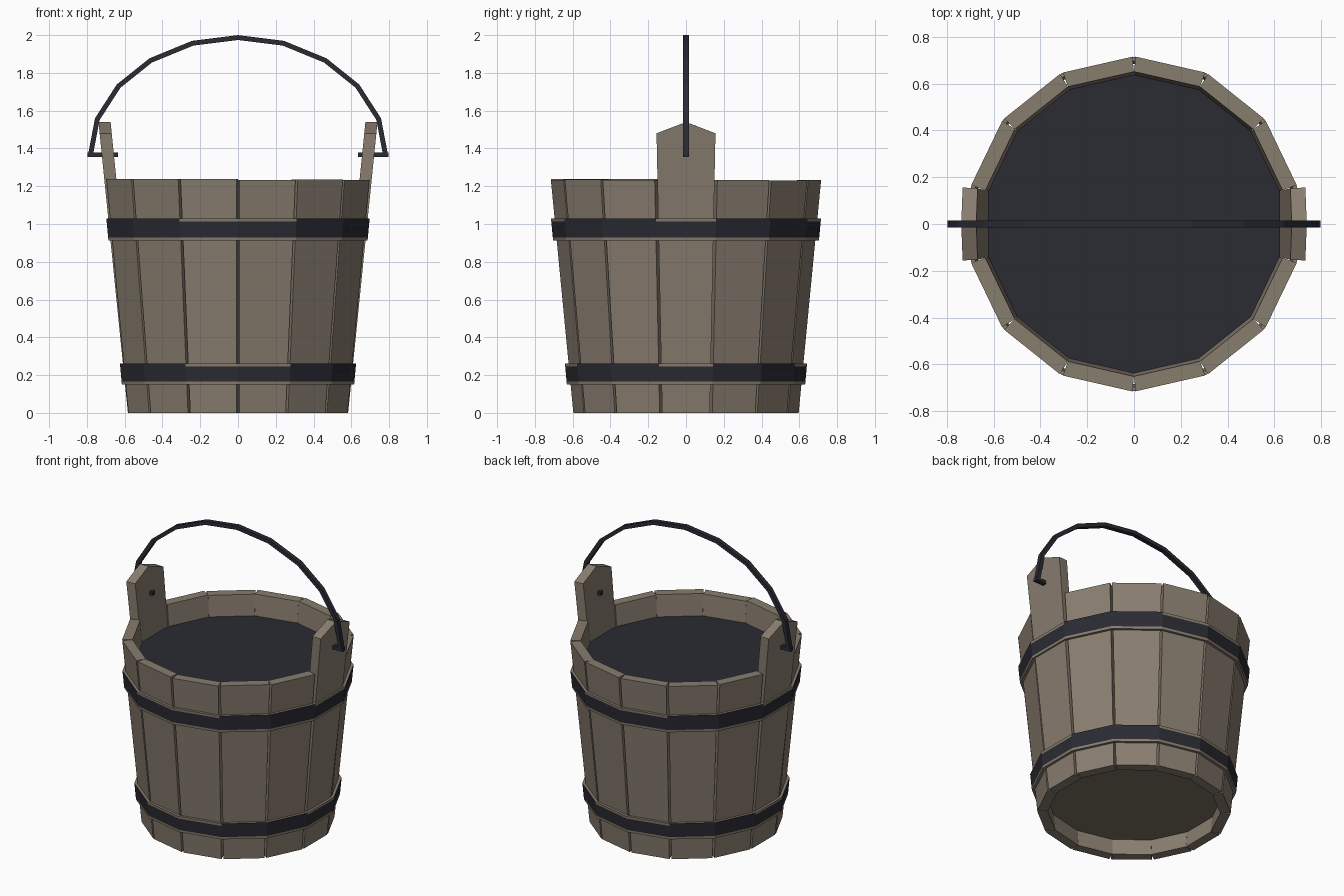
import bpy, bmesh, math, random
from mathutils import Vector, Matrix

if "Cube" in bpy.data.objects:
    bpy.data.objects.remove(bpy.data.objects["Cube"])

random.seed(4)
N = 14
HALF = math.tan(math.pi / N)
COS = math.cos(math.pi / N)


def material(name, rgb):
    m = bpy.data.materials.new(name)
    m.diffuse_color = (*rgb, 1)
    m.use_nodes = True
    m.node_tree.nodes["Principled BSDF"].inputs["Base Color"].default_value = m.diffuse_color
    return m


WOOD = material("weathered_wood", (0.25, 0.205, 0.159))
IRON = material("dark_iron", (0.0235, 0.0235, 0.0335))
BASE = material("shaded_board", (0.19, 0.168, 0.12))


def finish(name, bm, *mats):
    bmesh.ops.recalc_face_normals(bm, faces=bm.faces)
    me = bpy.data.meshes.new(name)
    bm.to_mesh(me)
    bm.free()
    for m in mats:
        me.materials.append(m)
    ob = bpy.data.objects.new(name, me)
    bpy.context.collection.objects.link(ob)
    return ob


def bridge(bm, a, b):
    """Close two matching loops into a solid."""
    bm.faces.new(a)
    bm.faces.new(b[::-1])
    for i in range(len(a)):
        j = (i + 1) % len(a)
        bm.faces.new((a[i], b[i], b[j], a[j]))


def stave(name, angle, outline, slope, thick=0.064):
    """Tapered board, tight on the inside and grooved outside; outline holds (width fraction, height)."""
    bm = bmesh.new()
    rot = Matrix.Rotation(angle, 3, 'Z')
    loops = []
    for depth, gap in ((0, 0.014), (thick, 0.0004)):
        loop = []
        for f, z in outline:
            r = 0.583 + slope * z - depth
            w = min(r * HALF - gap / 2, 0.156)
            loop.append(bm.verts.new(rot @ Vector((r, f * w, z))))
        loops.append(loop)
    bridge(bm, *loops)
    return finish(name, bm, WOOD)


# Staves, two of them raised into peaked ears
for i in range(N):
    a = 2 * math.pi * i / N
    if i % (N // 2) == 0:
        stave(f"ear_stave_{i}", a, [(-1, 0), (1, 0), (1, 1.48), (0, 1.54), (-1, 1.48)], 0.101)
    else:
        h = 1.235 + random.uniform(-0.005, 0.005)
        stave(f"stave_{i}", a, [(-1, 0), (1, 0), (1, h), (-1, h)], 0.094)


def ring(bm, r, z):
    """14-sided loop with apothem r, corners on the stave joints."""
    return [bm.verts.new((r / COS * math.cos((i + .5) * 2 * math.pi / N),
                          r / COS * math.sin((i + .5) * 2 * math.pi / N), z)) for i in range(N)]


# Hoops: dark band with wood-coloured edges, the edge a little wider at front, back and sides
def hoop(name, z0, z1, r0, r1):
    bm = bmesh.new()
    h = z1 - z0
    prof = [(r0 - 0.018, z0)]
    prof += [(r0 + (r1 - r0) * d / h, z0 + d) for d in (0, 0.016, h - 0.016, h)]
    prof.append((r1 - 0.018, z1))
    rings = [ring(bm, r, z) for r, z in prof]
    for k in range(6):
        a, b = rings[k], rings[(k + 1) % 6]
        for i in range(N):
            j = (i + 1) % N
            f = bm.faces.new((a[i], a[j], b[j], b[i]))
            wide = j % 7 in (0, 3, 4)
            f.material_index = 1 if k == 2 or (k == 3 and not wide) else 0
    finish(name, bm, WOOD, IRON)


hoop("upper_hoop", 0.912, 1.029, 0.686, 0.697)
hoop("lower_hoop", 0.15, 0.262, 0.615, 0.625)


# Dark contents near the rim and the recessed bottom board
def disc(name, r, z0, z1, mat):
    bm = bmesh.new()
    bridge(bm, ring(bm, r, z0), ring(bm, r, z1))
    finish(name, bm, mat)


disc("contents_surface", 0.625, 1.07, 1.09, IRON)
disc("bottom_board", 0.535, 0.11, 0.16, BASE)

# Bail handle: mitred flat bar along an arch
half = [(0.782, 1.36), (0.745, 1.555), (0.632, 1.73), (0.462, 1.866), (0.24, 1.957)]
path = [Vector(p) for p in half] + [Vector((0, 1.987))] + [Vector((-x, z)) for x, z in half[::-1]]
sections = []
bm = bmesh.new()
for i, p in enumerate(path):
    d = (path[min(i + 1, len(path) - 1)] - p).normalized() + (p - path[max(i - 1, 0)]).normalized()
    n = Vector((d.y, -d.x)).normalized() * 0.013
    sections.append([bm.verts.new((p.x + s * n.x, y, p.y + s * n.y))
                     for s, y in ((1, -0.015), (1, 0.015), (-1, 0.015), (-1, -0.015))])
for s, t in zip(sections, sections[1:]):
    for i in range(4):
        j = (i + 1) % 4
        bm.faces.new((s[i], s[j], t[j], t[i]))
bm.faces.new(sections[0])
bm.faces.new(sections[-1][::-1])
finish("bail_handle", bm, IRON)

# Pivot pegs through the ears
for side, name in ((-1, "left_peg"), (1, "right_peg")):
    bm = bmesh.new()
    bmesh.ops.create_cube(bm, size=1)
    bmesh.ops.scale(bm, vec=(0.162, 0.028, 0.024), verts=bm.verts)
    bmesh.ops.translate(bm, vec=(side * 0.716, 0, 1.366), verts=bm.verts)
    finish(name, bm, IRON)
